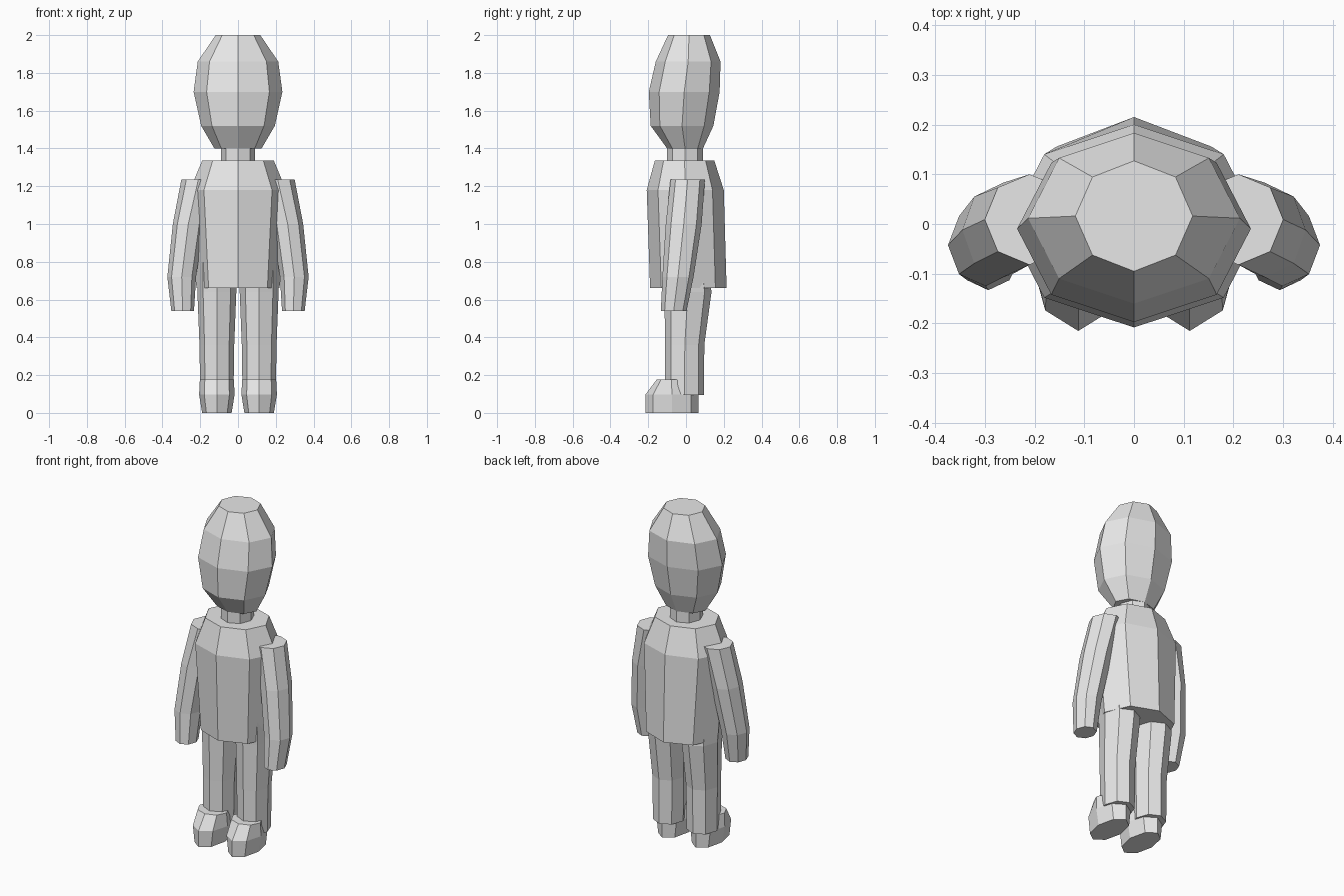
import bpy
import bmesh
from math import cos, sin, pi

cube = bpy.data.objects.get("Cube")
if cube:
    bpy.data.objects.remove(cube, do_unlink=True)

grey = bpy.data.materials.new("plain_grey")
grey.use_nodes = True
colour = (0.8, 0.8, 0.8, 1.0)
grey.diffuse_color = colour
grey.node_tree.nodes["Principled BSDF"].inputs["Base Color"].default_value = colour


def loft(name, rings, side=1, sides=8):
    """Skin capped octagonal rings given as (z, centre x, rx, front y, back y)."""
    bm = bmesh.new()
    loops = []
    for z, cx, rx, front, back in rings:
        cy, ry = (front + back) / 2, (back - front) / 2
        angles = [2 * pi * i / sides for i in range(sides)]
        loops.append([bm.verts.new((side * (cx + rx * cos(a)), cy + ry * sin(a), z))
                      for a in angles])
    for low, high in zip(loops, loops[1:]):
        for i in range(sides):
            j = (i + 1) % sides
            bm.faces.new((low[i], low[j], high[j], high[i]))
    bm.faces.new(loops[0])
    bm.faces.new(loops[-1])
    bmesh.ops.recalc_face_normals(bm, faces=bm.faces)
    mesh = bpy.data.meshes.new(name)
    bm.to_mesh(mesh)
    bm.free()
    mesh.materials.append(grey)
    obj = bpy.data.objects.new(name, mesh)
    bpy.context.collection.objects.link(obj)
    return obj


# Head, neck and torso
loft("head", [
    (1.40, 0, 0.125, -0.10, 0.09),
    (1.52, 0, 0.195, -0.187, 0.145),
    (1.70, 0, 0.235, -0.197, 0.178),
    (1.86, 0, 0.213, -0.16, 0.183),
    (2.00, 0, 0.118, -0.095, 0.127),
])
loft("neck", [
    (1.31, 0, 0.09, -0.10, 0.09),
    (1.42, 0, 0.09, -0.10, 0.09),
])
loft("torso", [
    (0.66, 0, 0.22, -0.19, 0.215),
    (1.18, 0, 0.255, -0.208, 0.20),
    (1.335, 0, 0.19, -0.165, 0.15),
])

# Limbs, repeated on both sides
for label, side in (("left", 1), ("right", -1)):
    loft(label + "_arm", [
        (0.54, 0.293, 0.06, -0.133, 0.003),
        (0.72, 0.298, 0.076, -0.125, 0.04),
        (1.00, 0.263, 0.082, -0.107, 0.083),
        (1.235, 0.21, 0.09, -0.082, 0.10),
    ], side)
    loft(label + "_leg", [
        (0.095, 0.112, 0.088, -0.11, 0.095),
        (0.36, 0.112, 0.092, -0.11, 0.097),
        (0.64, 0.112, 0.103, -0.115, 0.135),
        (0.80, 0.112, 0.105, -0.12, 0.115),
    ], side)
    loft(label + "_shoe", [
        (0.0, 0.112, 0.078, -0.215, 0.067),
        (0.097, 0.112, 0.094, -0.215, 0.067),
        (0.177, 0.112, 0.09, -0.155, 0.0),
    ], side)
